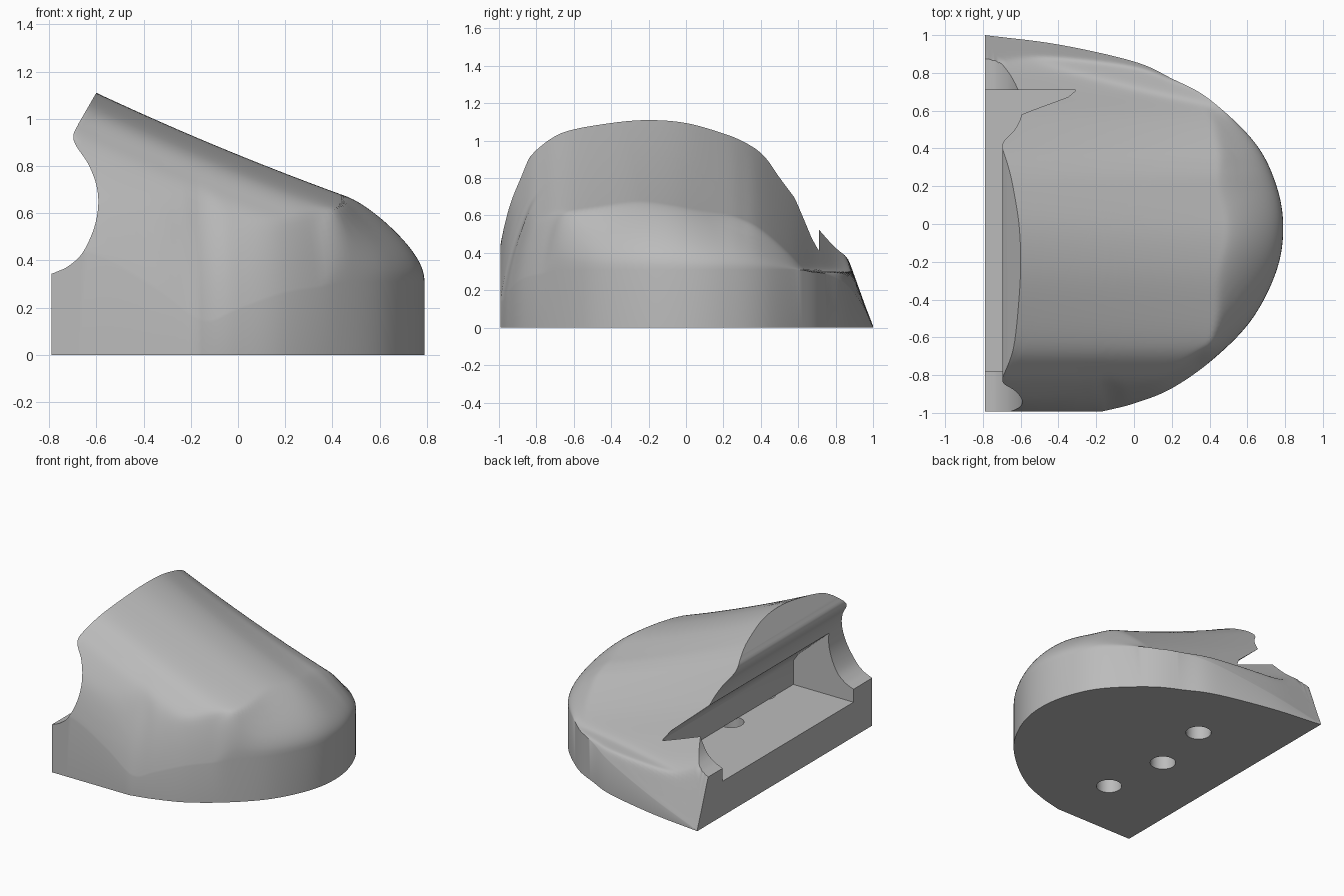
import bpy, bmesh, math
from mathutils import Vector
from mathutils.kdtree import KDTree

if "Cube" in bpy.data.objects:
    bpy.data.objects.remove(bpy.data.objects["Cube"])

grey = bpy.data.materials.new("plain grey")
grey.use_nodes = True
GREY = (0.5, 0.5, 0.5, 1)
grey.diffuse_color = GREY
grey.node_tree.nodes["Principled BSDF"].inputs["Base Color"].default_value = GREY


def clamp(v):
    return max(0.0, min(1.0, v))


def smooth(v):
    v = clamp(v)
    return v * v * (3 - 2 * v)


def soft_max(a, b):
    return 0.5 * (a + b + math.sqrt((a - b) ** 2 + 0.0008))


def soft_min(a, b):
    return -soft_max(-a, -b)


def spline(points, steps):
    """Catmull-Rom curve through 2D points."""
    p = [Vector(q) for q in points]
    p = [2 * p[0] - p[1]] + p + [2 * p[-1] - p[-2]]
    out = []
    for a, b, c, d in zip(p, p[1:], p[2:], p[3:]):
        for i in range(steps):
            t = i / steps
            out.append(0.5 * (2 * b + (c - a) * t + (2 * a - 5 * b + 4 * c - d) * t ** 2
                              + (3 * b - a - 3 * c + d) * t ** 3))
    return out + [p[-2]]


def interpolate(curve, u):
    for a, b in zip(curve, curve[1:]):
        if u <= b.x:
            return a.y + (b.y - a.y) * clamp((u - a.x) / (b.x - a.x))
    return curve[-1].y


def make_object(name, bm):
    bmesh.ops.recalc_face_normals(bm, faces=bm.faces)
    mesh = bpy.data.meshes.new(name)
    bm.to_mesh(mesh)
    bm.free()
    mesh.materials.append(grey)
    ob = bpy.data.objects.new(name, mesh)
    bpy.context.collection.objects.link(ob)
    return ob


def prism(name, section, y0, y1):
    """Extrude an xz section along y."""
    bm = bmesh.new()
    face = bm.faces.new([bm.verts.new((x, y0, z)) for x, z in section])
    new = bmesh.ops.extrude_face_region(bm, geom=[face])["geom"]
    bmesh.ops.translate(bm, vec=(0, y1 - y0, 0),
                        verts=[v for v in new if isinstance(v, bmesh.types.BMVert)])
    return make_object(name, bm)


# Plan outline: curved rim, straight cut edge, short straight front
BACK = -0.79
rim = [Vector((BACK + 0.62 * i / 16, -0.993)) for i in range(16)]
rim += spline([(-0.17, -0.993), (0.0, -0.95), (0.2, -0.87), (0.42, -0.715), (0.62, -0.51),
               (0.75, -0.26), (0.79, -0.03), (0.755, 0.2), (0.64, 0.43), (0.4, 0.66),
               (0.2, 0.77), (0.0, 0.86), (-0.4, 0.95), (BACK, 1.0)], 10)
edge = [Vector((BACK, 1 - 1.993 * i / 40)) for i in range(1, 40)]
outline = rim + edge
tree = KDTree(len(rim) * 8)
for i in range(len(rim) - 1):
    for j in range(8):
        tree.insert(rim[i].lerp(rim[i + 1], j / 8).to_3d(), i * 8 + j)
tree.insert(rim[-1].to_3d(), len(rim) * 8)
tree.balance()

# Crown height across the body, and height of the front wall along it
crown = spline([(-1.0, 0.48), (-0.97, 0.62), (-0.86, 0.83), (-0.78, 0.93), (-0.65, 1.03),
                (-0.4, 1.09), (-0.2, 1.11), (0.0, 1.09), (0.2, 1.02), (0.3, 0.97),
                (0.4, 0.895), (0.57, 0.71), (0.71, 0.52), (0.82, 0.38), (0.9, 0.32),
                (1.0, 0.3)], 8)
front_wall = spline([(BACK, 0.45), (-0.6, 0.42), (-0.35, 0.28), (-0.15, 0.14), (0.0, 0.19),
                     (0.2, 0.26), (0.4, 0.29)], 6)


def height(p):
    near, _, d = tree.find(p.to_3d())
    run = p.x + 0.6
    drop = 0.41 * (1 - 0.2 * smooth(p.y / 0.6)) * run + 0.05 * run * (0.55 - p.x)
    h = soft_max(interpolate(crown, p.y) - drop, 0.3)
    if near.y > 0:      # sloping rear skirt
        side = 0.32 * clamp((near.x - BACK) / 1.1) + 2.8 * d
    else:               # leaning front flank
        side = interpolate(front_wall, near.x) + 2.4 * d + 0.17 * (1 - math.exp(-d / 0.04))
    side = soft_min(h, side)
    # nose rounds over from the wall up to the crown
    w = 0.05 + 0.25 * smooth((near.x - 0.38) / 0.38)
    nose = 0.31 + (h - 0.31) * math.sqrt(1 - (1 - clamp(d / w)) ** 1.6)
    return max(0.01, side + (nose - side) * smooth((near.x - 0.34) / 0.14))


# Body: rings from the crown out to the rim, then straight down to the base
bm = bmesh.new()
centre = Vector((-0.2, 0.0))
RINGS = 60
top = bm.verts.new((*centre, height(centre)))
prev = None
for r in range(1, RINGS + 1):
    t = 1 - (1 - r / RINGS) ** 1.5
    ring = []
    for o in outline:
        p = centre.lerp(o, t)
        ring.append(bm.verts.new((p.x, p.y, height(p))))
    for i in range(len(ring)):
        j = (i + 1) % len(ring)
        if prev:
            bm.faces.new((prev[i], prev[j], ring[j], ring[i]))
        else:
            bm.faces.new((top, ring[j], ring[i]))
    prev = ring
base = [bm.verts.new((o.x, o.y, 0)) for o in outline]
for i in range(len(base)):
    j = (i + 1) % len(base)
    bm.faces.new((prev[i], prev[j], base[j], base[i]))
bm.faces.new(base)
body = make_object("body", bm)

# Scooped open side with a rounded lip
scoop = [(-1.2, 1.4), (-0.43, 1.4), (-0.6, 1.11)] + [tuple(v) for v in spline(
    [(-0.675, 0.98), (-0.697, 0.93), (-0.685, 0.885), (-0.635, 0.81), (-0.6, 0.72),
     (-0.592, 0.63), (-0.612, 0.53), (-0.66, 0.43), (-0.72, 0.375), (-0.78, 0.347)], 6)]
scoop += [(-0.8, 0.34), (-1.2, 0.34)]
cutters = [prism("scoop_cutter", scoop, -1.3, 1.3)]

# Inner pocket with a sloping ceiling
pocket = [(-1.1, 0.25), (-0.31, 0.25), (-0.31, 0.42), (-0.35, 0.48), (-0.6, 0.7), (-1.1, 0.7)]
cutters.append(prism("pocket_cutter", pocket, -0.78, 0.71))

# Three holes in the base
for x, y in ((-0.235, 0.39), (-0.31, -0.07), (-0.235, -0.54)):
    bpy.ops.mesh.primitive_cylinder_add(vertices=32, radius=0.085, depth=0.5,
                                        location=(x, y, 0.0))
    cutters.append(bpy.context.object)
    bpy.context.object.name = "hole_cutter"

for cutter in cutters:
    cutter.hide_render = True
    mod = body.modifiers.new("cut", 'BOOLEAN')
    mod.operation = 'DIFFERENCE'
    mod.solver = 'EXACT'
    mod.object = cutter
    bpy.context.view_layer.objects.active = body
    bpy.ops.object.modifier_apply(modifier=mod.name)
    bpy.data.objects.remove(cutter)

bpy.ops.object.select_all(action='DESELECT')
body.select_set(True)
bpy.context.view_layer.objects.active = body
bpy.ops.object.shade_smooth_by_angle(angle=math.radians(35))
